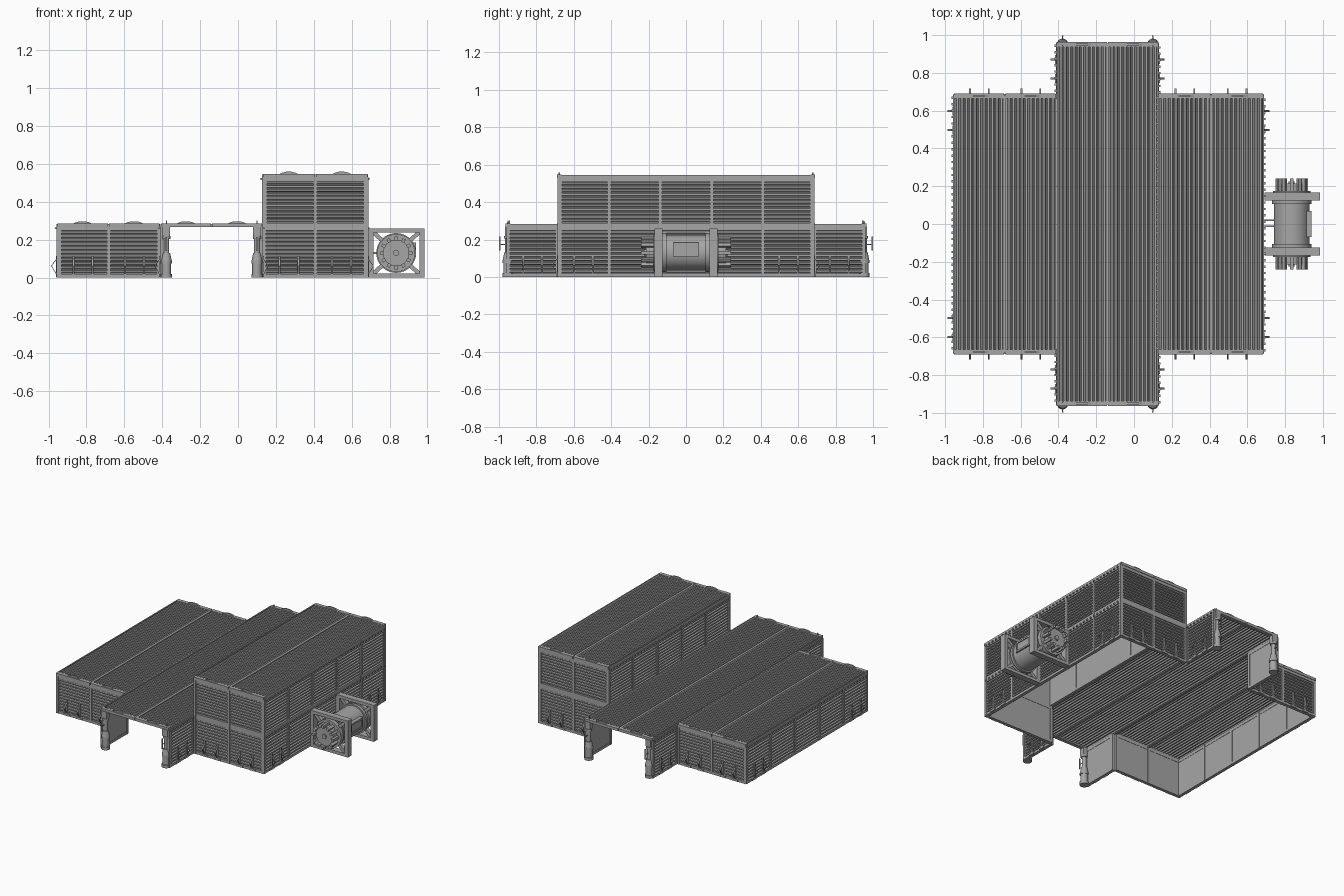
import bpy, bmesh, math
from mathutils import Matrix, Vector

cube = bpy.data.objects.get("Cube")
if cube:
    bpy.data.objects.remove(cube, do_unlink=True)

GREY = bpy.data.materials.new("metal_grey")
GREY.use_nodes = True
GREY.diffuse_color = (.38, .38, .38, 1)
GREY.node_tree.nodes["Principled BSDF"].inputs["Base Color"].default_value = (.38, .38, .38, 1)


def finish(name, bm, loc=(0, 0, 0), angle=0, smooth=False):
    me = bpy.data.meshes.new(name)
    bm.to_mesh(me)
    bm.free()
    me.materials.append(GREY)
    ob = bpy.data.objects.new(name, me)
    bpy.context.scene.collection.objects.link(ob)
    ob.location = loc
    ob.rotation_euler.z = math.radians(angle)
    if smooth:
        bpy.ops.object.select_all(action='DESELECT')
        ob.select_set(True)
        bpy.context.view_layer.objects.active = ob
        bpy.ops.object.shade_smooth_by_angle(angle=math.radians(35))


def box(bm, lo, hi, turn=Matrix()):
    lo, hi = Vector(lo), Vector(hi)
    m = Matrix.Translation((lo + hi) / 2) @ turn @ Matrix.Diagonal((*(hi - lo), 1))
    bmesh.ops.create_cube(bm, size=1, matrix=m)


def cyl(bm, center, r1, r2, depth, axis='Z', sides=24):
    turn = Matrix.Rotation(math.radians(-90), 4, 'X') if axis == 'Y' else Matrix()
    bmesh.ops.create_cone(bm, cap_ends=True, segments=sides, radius1=r1, radius2=r2,
                          depth=depth, matrix=Matrix.Translation(center) @ turn)


def prism(bm, points, offset):
    """Closed polygon of 3D points swept along an offset."""
    face = bm.faces.new([bm.verts.new(p) for p in points])
    g = bmesh.ops.extrude_face_region(bm, geom=[face])["geom"]
    verts = [e for e in g if isinstance(e, bmesh.types.BMVert)]
    bmesh.ops.translate(bm, verts=verts, vec=offset)
    faces = list({f for v in set(face.verts) | set(verts) for f in v.link_faces})
    bmesh.ops.recalc_face_normals(bm, faces=faces)


def rib_steps(start, end, count):
    """Trapezoid wave: (position, height 0..1) pairs."""
    p = (end - start) / count
    for i in range(count):
        for t, h in ((0, 0), (0.25, 0), (0.4, 1), (0.85, 1)):
            yield start + (i + t) * p, h
    yield end, 0


def strip(bm, line, sweep):
    a = [bm.verts.new(p) for p in line]
    b = [bm.verts.new(Vector(p) + Vector(sweep)) for p in line]
    for i in range(len(a) - 1):
        bm.faces.new((a[i], b[i], b[i + 1], a[i + 1]))


def brace(bm, x):
    # Thin bent tie bar with a foot and a wall bar
    w = 0.005
    for pts in (((0, .105), (-.032, .062), (-.028, .062), (0, .099)),
                ((0, .008), (-.032, .062), (-.028, .062), (0, .014))):
        prism(bm, [(x - w, y, z) for y, z in pts], (2 * w, 0, 0))
    box(bm, (x - .006, -.006, .01), (x + .006, .004, .115))
    box(bm, (x - .024, -.007, .002), (x + .024, .004, .016))


def wall(name, start, angle, length, storeys):
    """Wall running along local x, facing local -y."""
    bm = bmesh.new()
    n = max(1, round(length / .27))
    step = length / n
    for z0, z1 in storeys:
        box(bm, (0, .013, z0), (length, .018, z1))
        box(bm, (0, -.002, z0), (length, .02, z0 + .018))
        box(bm, (0, -.002, z1 - .022), (length, .02, z1))
        for i in range(n + 1):
            x = min(max(i * step, .009), length - .009)
            box(bm, (x - .009, -.003, z0), (x + .009, .022, z1))
        for i in range(n):
            line = [(i * step + .009, .012 - .01 * h, z)
                    for z, h in rib_steps(z0 + .018, z1 - .022, 11)]
            strip(bm, line, (step - .018, 0, 0))
            if z0 == 0 and i in (0, n - 1):
                for s in (-.05, .05):
                    brace(bm, (i + .5) * step + s)
        # Row of small clips on the long sides
        if angle in (90, -90):
            for k in range(int(length / .034)):
                x = (k + .5) * .034
                box(bm, (x - .006, -.01, z1 - .014), (x + .006, .002, z1 - .005))
    finish(name, bm, (*start, 0), angle)


LOW, HIGH = (0, .27), (.27, .53)
wall("left_wall", (-.955, .685), -90, 1.37, [LOW])
wall("right_wall", (.685, -.685), 90, 1.37, [LOW, HIGH])
wall("upper_inner_wall", (.13, .685), -90, 1.37, [HIGH])
wall("front_low_wall", (-.955, -.685), 0, .545, [LOW])
wall("front_tall_wall", (.13, -.685), 0, .555, [LOW, HIGH])
wall("back_low_wall", (-.41, .685), 180, .545, [LOW])
wall("back_tall_wall", (.685, .685), 180, .555, [LOW, HIGH])
wall("front_entry_wall_a", (-.41, -.68), -90, .28, [LOW])
wall("front_entry_wall_b", (.13, -.96), 90, .28, [LOW])
wall("back_entry_wall_a", (-.41, .96), -90, .28, [LOW])
wall("back_entry_wall_b", (.13, .68), 90, .28, [LOW])


def roof(name, x0, x1, y, z):
    bm = bmesh.new()
    half = (x1 - x0) / 2
    for k in range(2):
        a, b = x0 + k * half, x0 + (k + 1) * half
        line = [(x, -y + .005, z + .003 + .01 * h) for x, h in rib_steps(a + .008, b - .008, 11)]
        strip(bm, line, (0, 2 * y - .01, 0))
        for x in (a, b - .008):
            box(bm, (x, -y + .005, z - .003), (x + .008, y - .005, z + .013))
        # End rails with lifting humps
        for s in (-1, 1):
            ya, yb = sorted((s * (y - .022), s * (y + .004)))
            box(bm, (a + .003, ya, z - .004), (b - .003, yb, z + .015))
            c = (a + b) / 2
            hump = [(c + dx, s * (y - .009) - .005, z + .013 + dz) for dx, dz in
                    ((-.052, 0), (-.035, .009), (-.015, .014), (.015, .014), (.035, .009), (.052, 0))]
            prism(bm, hump, (0, .01, 0))
    finish(name, bm)


roof("low_roof", -.957, -.412, .687, .27)
roof("middle_roof", -.41, .13, .96, .27)
roof("tall_roof", .128, .687, .687, .532)

# Corner legs at the open ends
for side, x in (("left_side", -.378), ("right_side", .1)):
    for end, s in (("front", -1), ("back", 1)):
        bm = bmesh.new()
        y = s * .952
        for z0, z1, r1, r2 in ((0, .02, .03, .03), (.02, .075, .025, .025), (.075, .09, .029, .029),
                               (.09, .13, .028, .02), (.13, .225, .015, .015), (.205, .22, .022, .022)):
            cyl(bm, (x, y, (z0 + z1) / 2), r1, r2, z1 - z0, sides=16)
        box(bm, (x - .02, y - .016, .22), (x + .02, y + .016, .27))
        edge = -.41 if x < 0 else .13
        box(bm, (min(x, edge), y - .008, .16), (max(x, edge), y + .008, .19))
        # Thin handle standing off the leg
        box(bm, (x - .002, min(y, s * .995), .172), (x + .002, max(y, s * .995), .176))
        box(bm, (x - .004, s * .996 - .003, .14), (x + .004, s * .996 + .003, .215))
        box(bm, (x - .003, s * .945 - .003, .27), (x + .003, s * .945 + .003, .302))
        finish(f"{end}_leg_{side}", bm, smooth=True)

# Winch: end frames, drum and toothed hubs
CX, CZ = .835, .13
for end, s in (("front", -1), ("back", 1)):
    bm = bmesh.new()
    ya, yb = sorted((s * .125, s * .168))
    for lo, hi in (((.69, 0), (.985, .022)), ((.69, .238), (.985, .26)),
                   ((.69, 0), (.715, .26)), ((.957, 0), (.985, .26))):
        box(bm, (lo[0], ya, lo[1]), (hi[0], yb, hi[1]))
    for a in (42, -42):
        box(bm, (CX - .165, ya + .008, CZ - .011), (CX + .165, yb - .008, CZ + .011),
            Matrix.Rotation(math.radians(a), 4, 'Y'))
    finish(f"winch_frame_{end}", bm)

    bm = bmesh.new()
    cyl(bm, (CX, s * .16, CZ), .1, .1, .03, 'Y', 32)
    cyl(bm, (CX, s * .19, CZ), .07, .07, .05, 'Y', 32)
    cyl(bm, (CX, s * .215, CZ), .016, .016, .02, 'Y', 12)
    for k in range(12):
        a = k * math.tau / 12
        c = Vector((CX + .076 * math.sin(a), s * .205, CZ + .076 * math.cos(a)))
        h = Vector((.009, .035, .01))
        box(bm, c - h, c + h, Matrix.Rotation(a, 4, 'Y'))
    finish(f"winch_hub_{end}", bm, smooth=True)

bm = bmesh.new()
cyl(bm, (CX, 0, CZ), .095, .095, .26, 'Y', 40)
for s in (-1, 1):
    cyl(bm, (CX, s * .115, CZ), .105, .105, .02, 'Y', 40)
# Raised hatch: a plate with a rim
box(bm, (CX + .07, -.07, CZ - .02), (CX + .098, .07, CZ + .055))
for s in (-1, 1):
    box(bm, (CX + .09, s * .064 - .006, CZ - .02), (CX + .104, s * .064 + .006, CZ + .055))
    z = CZ + .0175 + s * .0315
    box(bm, (CX + .09, -.058, z - .006), (CX + .104, .058, z + .006))
finish("winch_drum", bm, smooth=True)

# Feed pipes from the wall to the drum
bm = bmesh.new()
for y in (-.012, .02):
    box(bm, (.68, y - .005, .125), (.76, y + .005, .135))
finish("feed_pipes", bm)
